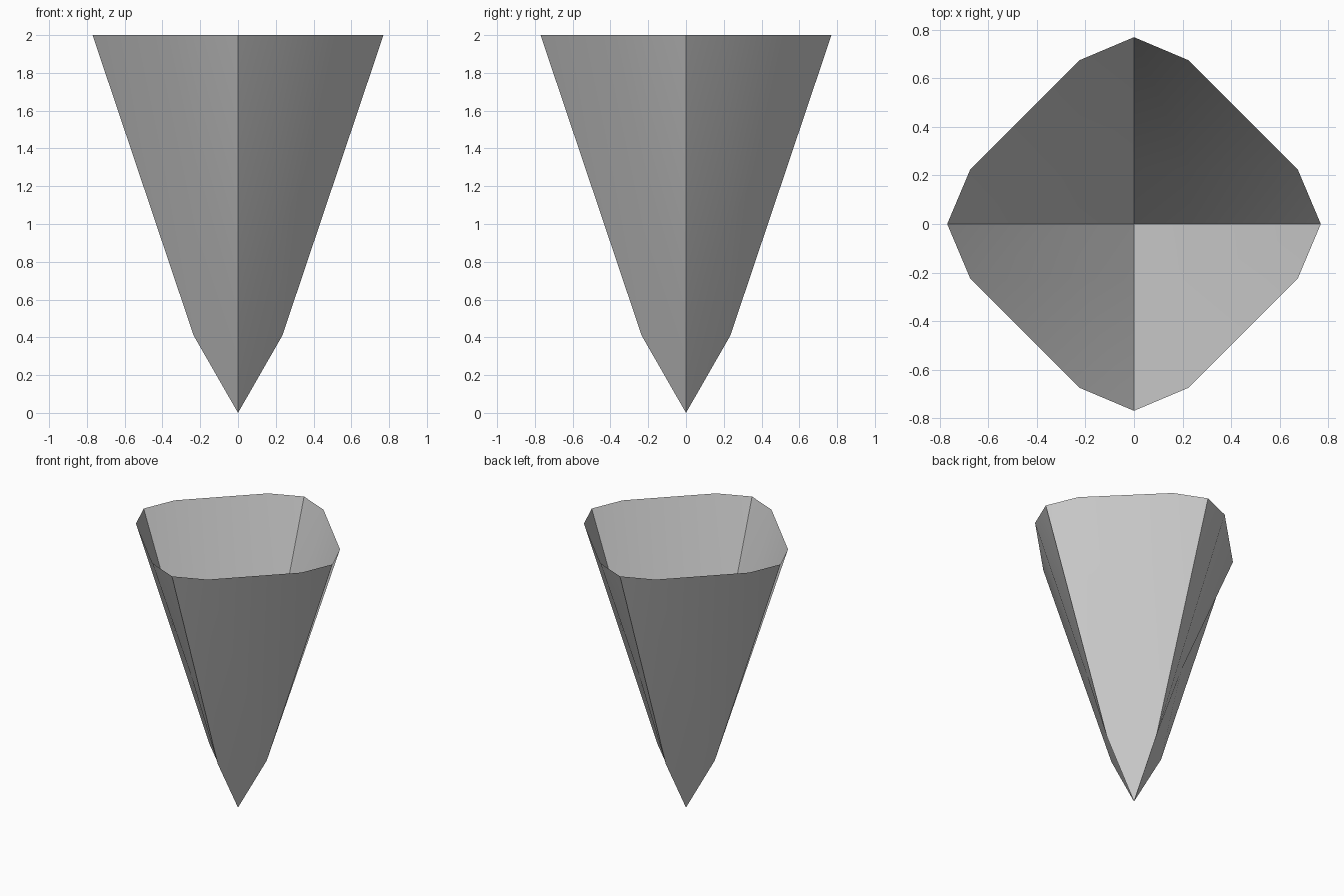
import bpy, bmesh, math
from mathutils import Matrix, Vector

cube = bpy.data.objects.get("Cube")
if cube:
    bpy.data.objects.remove(cube, do_unlink=True)

# Grey surface material
grey = bpy.data.materials.new("plain_grey")
grey.use_nodes = True
colour = (0.6, 0.6, 0.6, 1)
grey.diffuse_color = colour
grey.node_tree.nodes["Principled BSDF"].inputs["Base Color"].default_value = colour

# Key points of one quarter of the open, round-cornered pyramid
HEIGHT = 2
tip = Vector((0, 0, 0))
rim_corner = Vector((0.77, 0, HEIGHT))
rim_side = Vector((0.675, 0.225, HEIGHT))
rim_side_next = Vector((0.225, 0.675, HEIGHT))
low_corner = Vector((0.235, 0, 0.41))
flat_bottom = Vector((0.225, 0.225, 1))
quarter_turn = Matrix.Rotation(math.pi / 2, 3, "Z")
rim_corner_next = quarter_turn @ rim_corner
low_corner_next = quarter_turn @ low_corner

# All faces wind outwards
quarter = [
    (low_corner, rim_corner, rim_side, flat_bottom),            # rounded corner
    (flat_bottom, rim_side, rim_side_next),                     # flat side
    (flat_bottom, rim_side_next, rim_corner_next, low_corner_next),
    (tip, low_corner, flat_bottom, low_corner_next),            # pointed tip
]
quarter = [points[::-1] if i < 0 else points for i, points in enumerate(quarter)]

# Repeat the quarter around the axis and join the seams
bm = bmesh.new()
for turn in range(4):
    rotation = Matrix.Rotation(turn * math.pi / 2, 3, "Z")
    for points in quarter:
        face = bm.faces.new([bm.verts.new(rotation @ p) for p in points])
        face.normal_update()
        centre = face.calc_center_median()
        if face.normal.dot(Vector((centre.x, centre.y, 0))) < 0:
            face.normal_flip()
bmesh.ops.remove_doubles(bm, verts=bm.verts[:], dist=0.001)
mesh = bpy.data.meshes.new("pointed_shell")
bm.to_mesh(mesh)
bm.free()
mesh.materials.append(grey)

shell = bpy.data.objects.new("pointed_shell", mesh)
bpy.context.collection.objects.link(shell)
bpy.ops.object.select_all(action="DESELECT")
shell.select_set(True)
bpy.context.view_layer.objects.active = shell
bpy.ops.object.shade_smooth_by_angle(angle=math.radians(60))
